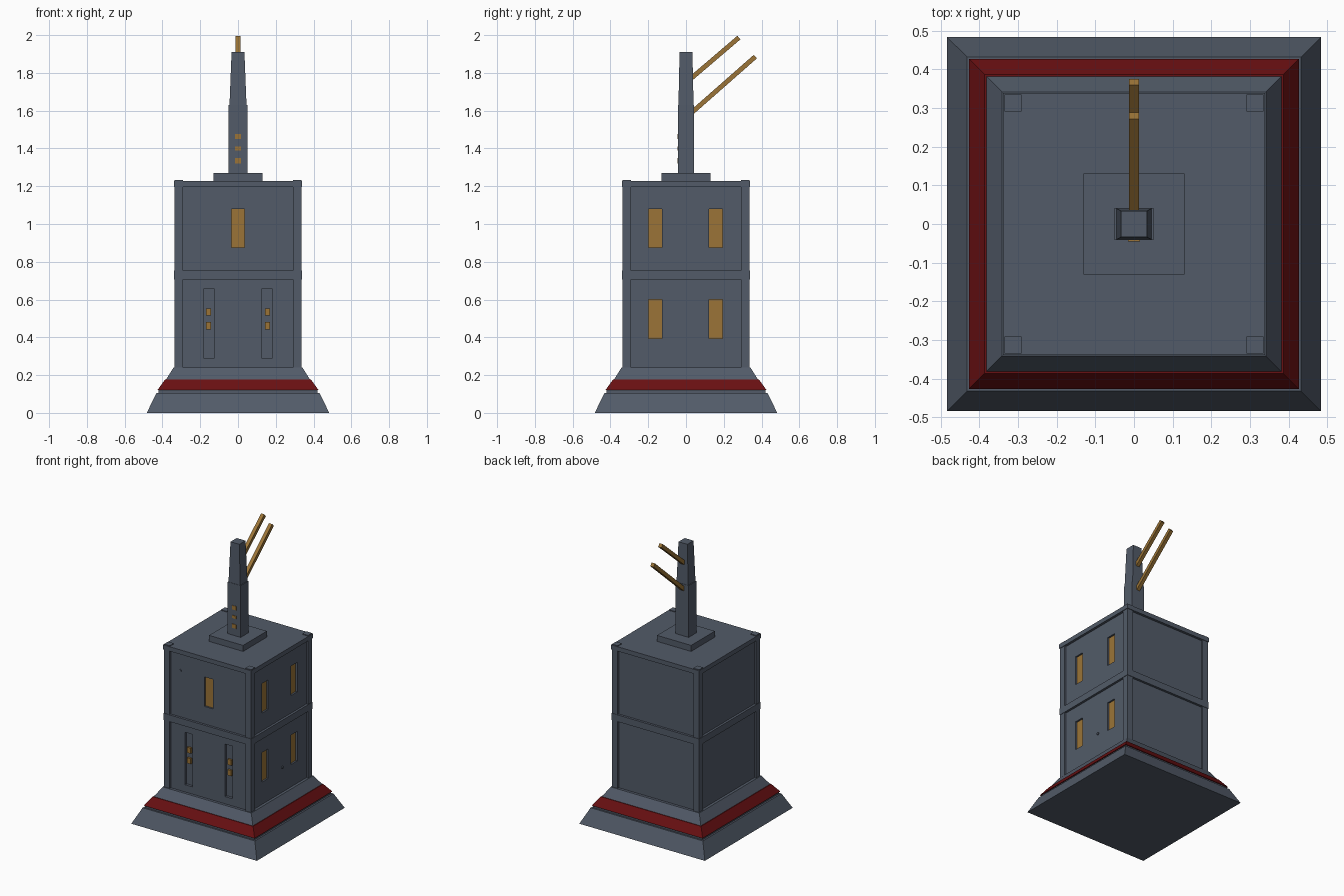
import bpy, bmesh, math
from mathutils import Vector

if "Cube" in bpy.data.objects:
    bpy.data.objects.remove(bpy.data.objects["Cube"])


def material(name, rgb):
    m = bpy.data.materials.new(name)
    m.diffuse_color = (*rgb, 1)
    m.use_nodes = True
    m.node_tree.nodes["Principled BSDF"].inputs["Base Color"].default_value = m.diffuse_color
    return m


GREY = material("slate_grey", (0.085, 0.105, 0.14))
RED = material("dark_red", (0.14, 0.005, 0.006))
GOLD = material("amber_gold", (0.33, 0.175, 0.038))


def add_object(name, bm, mat):
    bmesh.ops.recalc_face_normals(bm, faces=bm.faces[:])
    mesh = bpy.data.meshes.new(name)
    bm.to_mesh(mesh)
    bm.free()
    mesh.materials.append(mat)
    ob = bpy.data.objects.new(name, mesh)
    bpy.context.scene.collection.objects.link(ob)
    return ob


def add_box(bm, lo, hi):
    verts = bmesh.ops.create_cube(bm, size=1)["verts"]
    for v in verts:
        v.co = Vector([lo[i] if v.co[i] < 0 else hi[i] for i in range(3)])
    return verts


def boxes(name, mat, spans):
    bm = bmesh.new()
    for lo, hi in spans:
        add_box(bm, lo, hi)
    return add_object(name, bm, mat)


def frustum(name, mat, z0, z1, bottom, top):
    """Tapered block; bottom and top are (half x, half y)."""
    bm = bmesh.new()
    for v in add_box(bm, (-1, -1, z0), (1, 1, z1)):
        hx, hy = top if v.co.z > (z0 + z1) / 2 else bottom
        v.co.x *= hx
        v.co.y *= hy
    return add_object(name, bm, mat)


def block(name, z0, z1, half):
    return frustum(name, GREY, z0, z1, (half, half), (half, half))


# Stepped sloping base
frustum("base_skirt", GREY, 0, 0.105, (0.483, 0.483), (0.432, 0.432))
block("base_ledge", 0.105, 0.12, 0.42)
frustum("red_band", RED, 0.12, 0.177, (0.427, 0.427), (0.386, 0.386))
frustum("upper_skirt", GREY, 0.177, 0.24, (0.381, 0.381), (0.341, 0.341))

# Main body with recesses for windows and slots
WALL = 0.322
DEPTH = 0.018
body = block("body_walls", 0.23, 1.2, WALL)

front_windows = [(0, 0.034, 0.875, 1.08)]
slots = [(s * 0.154, 0.029, 0.29, 0.655) for s in (-1, 1)]
side_windows = [(c, 0.035, z, z + 0.205) for c in (-0.163, 0.157) for z in (0.395, 0.875)]


def front_span(r, near, far):
    c, h, z0, z1 = r
    return (c - h, -near, z0), (c + h, -far, z1)


def side_span(r, near, far):
    c, h, z0, z1 = r
    return (far, c - h, z0), (near, c + h, z1)


cutter = boxes("recess_cutter", GREY,
               [front_span(r, WALL + 0.05, WALL - DEPTH) for r in front_windows + slots] +
               [side_span(r, WALL + 0.05, WALL - DEPTH) for r in side_windows])
mod = body.modifiers.new("recesses", "BOOLEAN")
mod.operation = "DIFFERENCE"
mod.solver = "EXACT"
mod.object = cutter
bpy.context.view_layer.update()
cut_mesh = bpy.data.meshes.new_from_object(
    body.evaluated_get(bpy.context.evaluated_depsgraph_get()))
body.modifiers.clear()
body.data = cut_mesh
bpy.data.objects.remove(cutter)

# Glass set into the recesses
boxes("front_window", GOLD,
      [front_span(r, WALL - DEPTH + 0.006, WALL - DEPTH - 0.002) for r in front_windows])
boxes("side_windows", GOLD,
      [side_span(r, WALL - DEPTH + 0.006, WALL - DEPTH - 0.002) for r in side_windows])

# Small lamps inside the front slots
boxes("slot_lamps", GOLD,
      [front_span((x, 0.014, z, z + 0.038), WALL - 0.004, WALL - DEPTH - 0.002)
       for x in (-0.156, 0.156) for z in (0.442, 0.515)])

# Corner posts, belt and roof
posts = []
for sx in (-1, 1):
    for sy in (-1, 1):
        x, y = sx * 0.313, sy * 0.313
        posts.append(((x - 0.022, y - 0.022, 0.235), (x + 0.022, y + 0.022, 1.233)))
boxes("corner_posts", GREY, posts)
block("belt", 0.706, 0.753, 0.338)
block("roof_slab", 1.197, 1.228, 0.339)
block("mast_plinth", 1.228, 1.27, 0.131)

# Mast: straight lower part, tapered upper part
frustum("mast_lower", GREY, 1.265, 1.63, (0.05, 0.042), (0.05, 0.042))
frustum("mast_upper", GREY, 1.63, 1.91, (0.045, 0.04), (0.034, 0.034))
boxes("mast_lamps", GOLD,
      [((-0.016, -0.045, z - h), (0.016, -0.035, z + h))
       for z, h in ((1.335, 0.014), (1.399, 0.01), (1.463, 0.014))])


# Square rods sloping up behind the mast
def rod(name, start, end, half):
    bm = bmesh.new()
    a, b = Vector(start), Vector(end)
    along = (b - a).normalized()
    side = Vector((1, 0, 0))
    up = along.cross(side)
    for v in bmesh.ops.create_cube(bm, size=2)["verts"]:
        centre = a if v.co.z < 0 else b
        v.co = centre + side * v.co.x * half + up * v.co.y * half
    return add_object(name, bm, GOLD)


rod("upper_rod", (0, 0.02, 1.765), (0, 0.28, 1.987), 0.0125)
rod("lower_rod", (0, 0.02, 1.581), (0, 0.367, 1.886), 0.0125)


# Tiny studs on the front and right walls
def stud(name, centre, axis):
    bm = bmesh.new()
    bmesh.ops.create_cone(bm, cap_ends=True, segments=8, radius1=0.009,
                          radius2=0.009, depth=0.012)
    turn = axis.to_track_quat("Z", "Y")
    for v in bm.verts:
        v.co = turn @ v.co + Vector(centre)
    return add_object(name, bm, GREY)


stud("front_stud", (-0.218, -WALL, 1.075), Vector((0, -1, 0)))
stud("side_stud", (WALL, 0.027, 0.413), Vector((1, 0, 0)))
